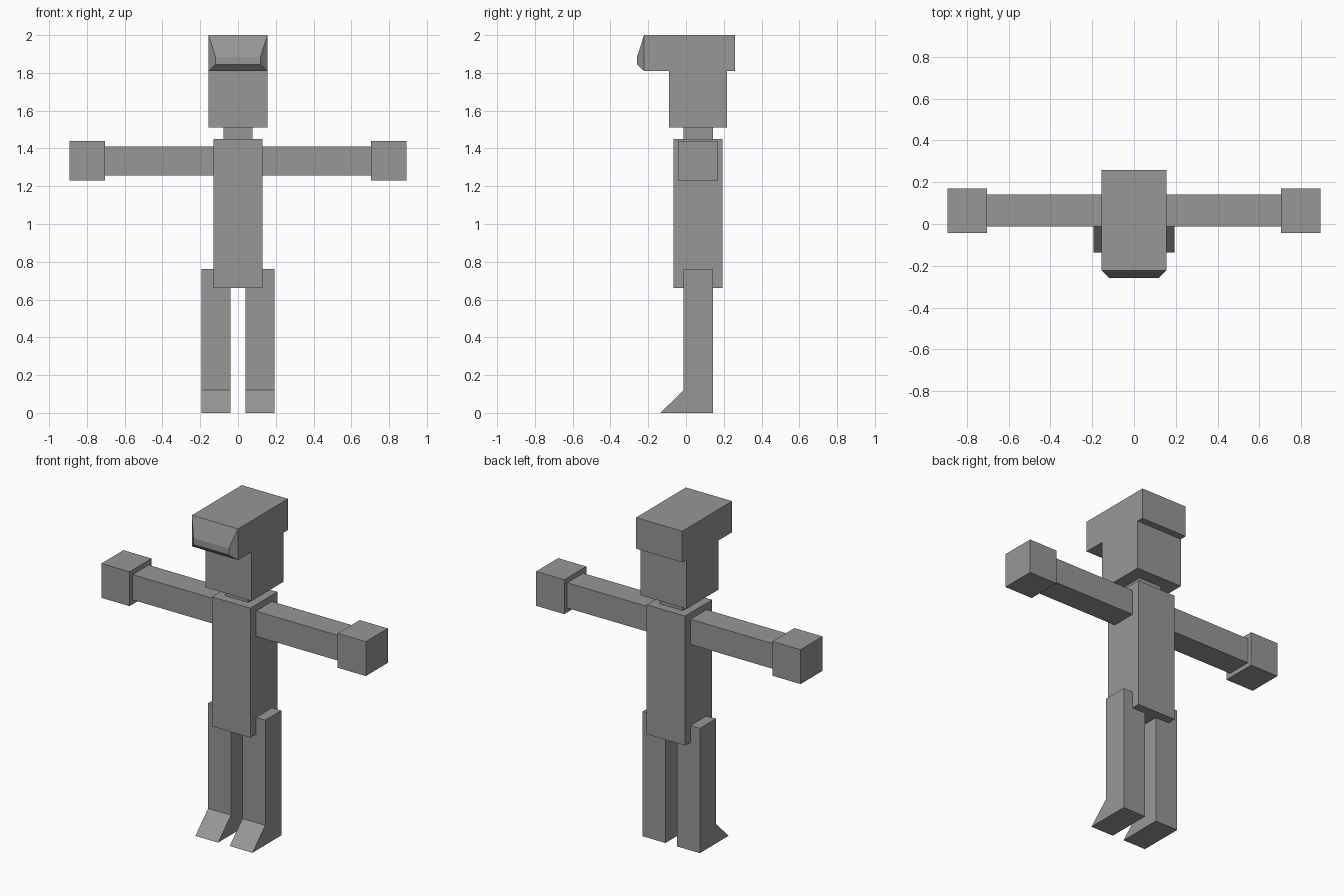
import bpy, bmesh

if "Cube" in bpy.data.objects:
    bpy.data.objects.remove(bpy.data.objects["Cube"])

grey = bpy.data.materials.new("mid_grey")
grey.diffuse_color = (0.31, 0.31, 0.31, 1)
grey.use_nodes = True
grey.node_tree.nodes["Principled BSDF"].inputs["Base Color"].default_value = grey.diffuse_color


def finish(name, bm):
    bmesh.ops.recalc_face_normals(bm, faces=bm.faces)
    mesh = bpy.data.meshes.new(name)
    bm.to_mesh(mesh)
    bm.free()
    mesh.materials.append(grey)
    obj = bpy.data.objects.new(name, mesh)
    bpy.context.collection.objects.link(obj)
    return obj


def loft(name, rings):
    """Closed solid through rings with equal point counts."""
    bm = bmesh.new()
    loops = [[bm.verts.new(p) for p in ring] for ring in rings]
    n = len(loops[0])
    for a, b in zip(loops, loops[1:]):
        for i in range(n):
            j = (i + 1) % n
            bm.faces.new((a[i], a[j], b[j], b[i]))
    bm.faces.new(loops[0])
    bm.faces.new(loops[-1])
    return finish(name, bm)


def rect(y, half_x, z0, z1):
    return [(-half_x, y, z0), (half_x, y, z0), (half_x, y, z1), (-half_x, y, z1)]


def box(name, x0, x1, y0, y1, z0, z1):
    return loft(name, [[(x, y0, z0), (x, y1, z0), (x, y1, z1), (x, y0, z1)]
                       for x in (x0, x1)])


# Body core
box("torso", -0.13, 0.13, -0.067, 0.194, 0.66, 1.45)
box("neck", -0.077, 0.077, -0.012, 0.142, 1.45, 1.51)
box("head", -0.156, 0.156, -0.091, 0.217, 1.51, 1.81)

# Overhanging cap with a tapered front
loft("cap", [rect(0.259, 0.156, 1.81, 2.0),
             rect(-0.222, 0.156, 1.81, 2.0),
             rect(-0.259, 0.119, 1.845, 1.885)])

# Limbs, built on both sides
leg_profile = [(0.142, 0), (0.142, 0.762), (-0.012, 0.762), (-0.012, 0.12), (-0.136, 0)]
for side, s in (("left", -1), ("right", 1)):
    box(side + "_arm", s * 0.13, s * 0.703, -0.012, 0.142, 1.257, 1.411)
    box(side + "_hand", s * 0.703, s * 0.893, -0.042, 0.17, 1.23, 1.44)
    # Leg with a wedge-shaped foot
    loft(side + "_leg", [[(s * x, y, z) for y, z in leg_profile] for x in (0.039, 0.193)])
